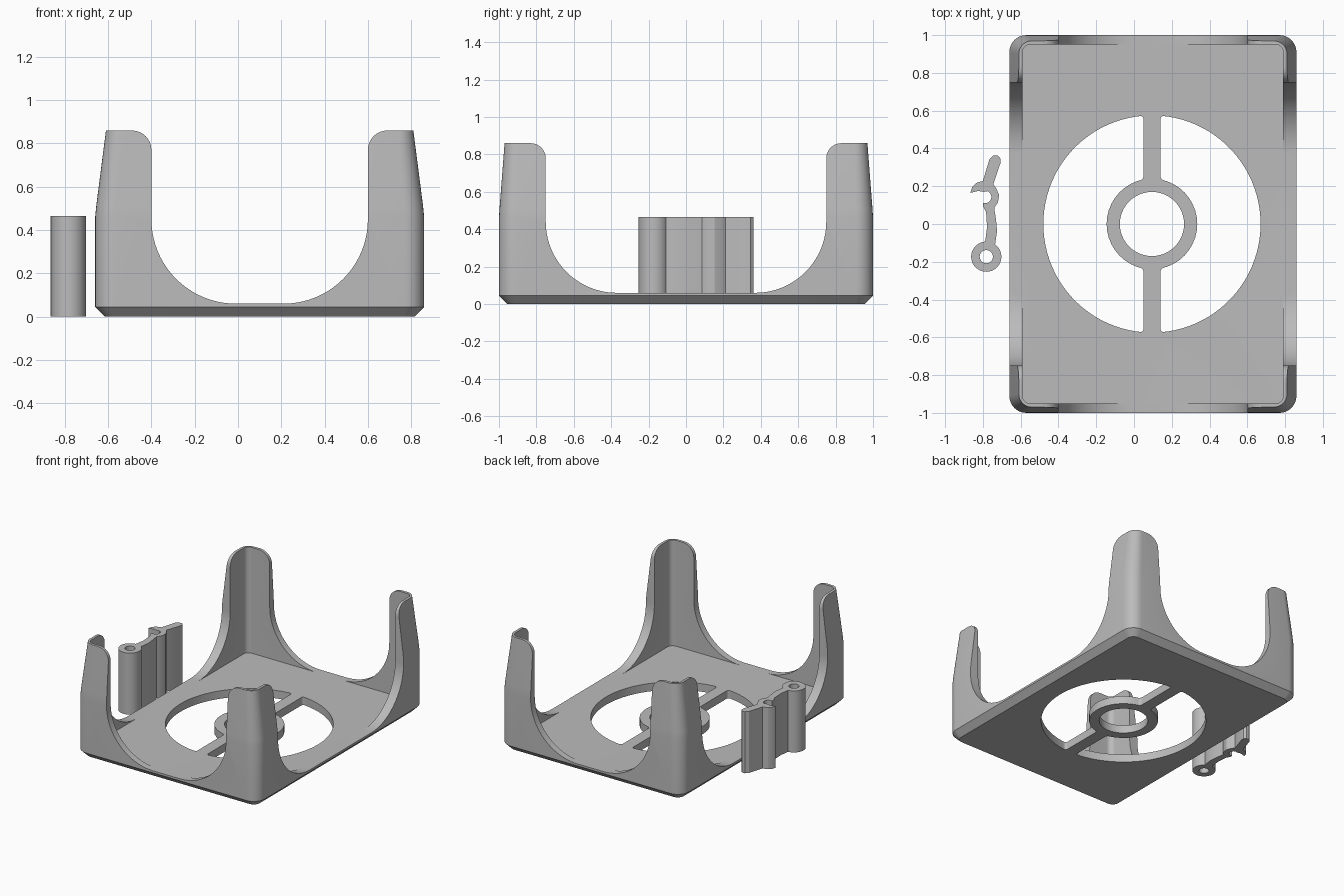
import bpy, bmesh
from math import sin, cos, radians, pi

if "Cube" in bpy.data.objects:
    bpy.data.objects.remove(bpy.data.objects["Cube"])

CX = 0.1          # middle of the tray
FLOOR = 0.06      # top of the floor plate
TOP = 0.86        # top of the corner posts

grey = bpy.data.materials.new("light grey plastic")
grey.use_nodes = True
COLOUR = (0.5, 0.5, 0.5, 1)
grey.diffuse_color = COLOUR
grey.node_tree.nodes["Principled BSDF"].inputs["Base Color"].default_value = COLOUR


def arc(cx, cy, r, a0, a1, n):
    """Points along an arc, angles in degrees."""
    steps = [radians(a0 + (a1 - a0) * i / n) for i in range(n + 1)]
    return [(cx + r * cos(a), cy + r * sin(a)) for a in steps]


def loft(name, rings, corner=0):
    """Solid through matching rings of 3D points; can round sharp upright corners."""
    bm = bmesh.new()
    loops = [[bm.verts.new(p) for p in ring] for ring in rings]
    n = len(loops[0])
    for low, high in zip(loops, loops[1:]):
        for i in range(n):
            j = (i + 1) % n
            bm.faces.new((low[i], low[j], high[j], high[i]))
    bm.faces.new(loops[0][::-1])
    bm.faces.new(loops[-1])
    bmesh.ops.recalc_face_normals(bm, faces=bm.faces)
    if corner:
        sharp = [e for e in bm.edges if e.calc_face_angle(0) > 0.9
                 and abs(e.verts[0].co.z - e.verts[1].co.z) > 0.01]
        bmesh.ops.bevel(bm, geom=sharp, offset=corner, segments=4,
                        profile=0.5, affect='EDGES')
    mesh = bpy.data.meshes.new(name)
    bm.to_mesh(mesh)
    bm.free()
    mesh.materials.append(grey)
    obj = bpy.data.objects.new(name, mesh)
    bpy.context.collection.objects.link(obj)
    return obj


def prism(name, outline, z0, z1, corner=0):
    return loft(name, [[(x, y, z) for x, y in outline] for z in (z0, z1)], corner)


def rounded_rect(hx, hy, r, z):
    """Rounded rectangle ring around the middle of the tray."""
    pts = []
    for sx, sy, a in ((1, 1, 0), (-1, 1, 90), (-1, -1, 180), (1, -1, 270)):
        pts += arc(CX + sx * (hx - r), sy * (hy - r), r, a, a + 90, 8)
    return [(x, y, z) for x, y in pts]


def cut(target, cutter):
    cutter.hide_render = True
    mod = target.modifiers.new("cut", 'BOOLEAN')
    mod.operation = 'DIFFERENCE'
    mod.solver = 'EXACT'
    mod.object = cutter
    bpy.context.view_layer.objects.active = target
    bpy.ops.object.modifier_apply(modifier=mod.name)
    bpy.data.objects.remove(cutter)


def smooth(obj):
    bpy.ops.object.select_all(action='DESELECT')
    obj.select_set(True)
    bpy.context.view_layer.objects.active = obj
    bpy.ops.object.shade_smooth_by_angle(angle=radians(28))


def arch(half, bottom_r, top_r):
    """U-shaped opening with big lower curves and rounded post tops."""
    side = arc(half - bottom_r, FLOOR + bottom_r, bottom_r, -90, 0, 20)
    side += arc(half + top_r, TOP - top_r, top_r, 180, 90, 8)
    side.append((half + top_r, 1.0))
    return side + [(-u, z) for u, z in reversed(side)]


# Tray: chamfered foot, upright walls, tapering post tops
tray = loft("tray", [
    rounded_rect(0.715, 0.955, 0.05, 0),
    rounded_rect(0.76, 1.0, 0.09, 0.045),
    rounded_rect(0.76, 1.0, 0.09, 0.46),
    rounded_rect(0.755, 0.997, 0.088, 0.51),
    rounded_rect(0.71, 0.97, 0.07, TOP)])
cut(tray, loft("cavity", [rounded_rect(0.69, 0.95, 0.04, z) for z in (FLOOR, 1)]))

# Openings in the walls, leaving four corner posts
front = arch(0.5, 0.39, 0.09)
cut(tray, loft("front_opening", [[(CX + u, y, z) for u, z in front] for y in (-1.2, 1.2)]))
side = arch(0.75, 0.38, 0.08)
cut(tray, loft("side_opening", [[(x, u, z) for u, z in side] for x in (-1, 1.2)]))

# Two half-round floor openings, leaving a ring on two spokes
HX, BAR = 0.095, 0.045
for turn in (0, 180):
    ring = []
    for r, n, flip in ((0.575, 44, 1), (0.24, 18, -1)):
        a = 90 - math_gap if (math_gap := BAR / r * 180 / pi) else 90
        ring += arc(HX, 0, r, turn - a * flip, turn + a * flip, n)
    cut(tray, prism("floor_opening", ring, -0.1, 0.2, corner=0.018))
cut(tray, prism("ring_hole", arc(HX, 0, 0.17, 0, 352.5, 47), -0.1, 0.2))
smooth(tray)

# Loose latch: pivot eye, arm, notched hook and thumb tab
EYE = (-0.782, -0.173)
outline = [
    (-0.735, -0.105), (-0.725, -0.037), (-0.73, 0.02), (-0.74, 0.085),
    (-0.72, 0.116), (-0.714, 0.153), (-0.73, 0.19), (-0.745, 0.21),
    (-0.706, 0.325), (-0.706, 0.345), (-0.72, 0.362), (-0.745, 0.362), (-0.765, 0.343),
    (-0.80, 0.228), (-0.836, 0.217), (-0.857, 0.195), (-0.866, 0.165),
    (-0.825, 0.175), (-0.794, 0.17)]
outline += arc(-0.788, 0.143, 0.033, 70, -110, 10)
outline += [(-0.80, 0.095), (-0.783, 0.063), (-0.778, -0.016), (-0.786, -0.08)]
outline += arc(*EYE, 0.08, 95, 415, 36)
latch = prism("latch", outline, 0, 0.465)
cut(latch, prism("latch_eye", arc(*EYE, 0.035, 0, 345, 23), -0.1, 0.6))
smooth(latch)
